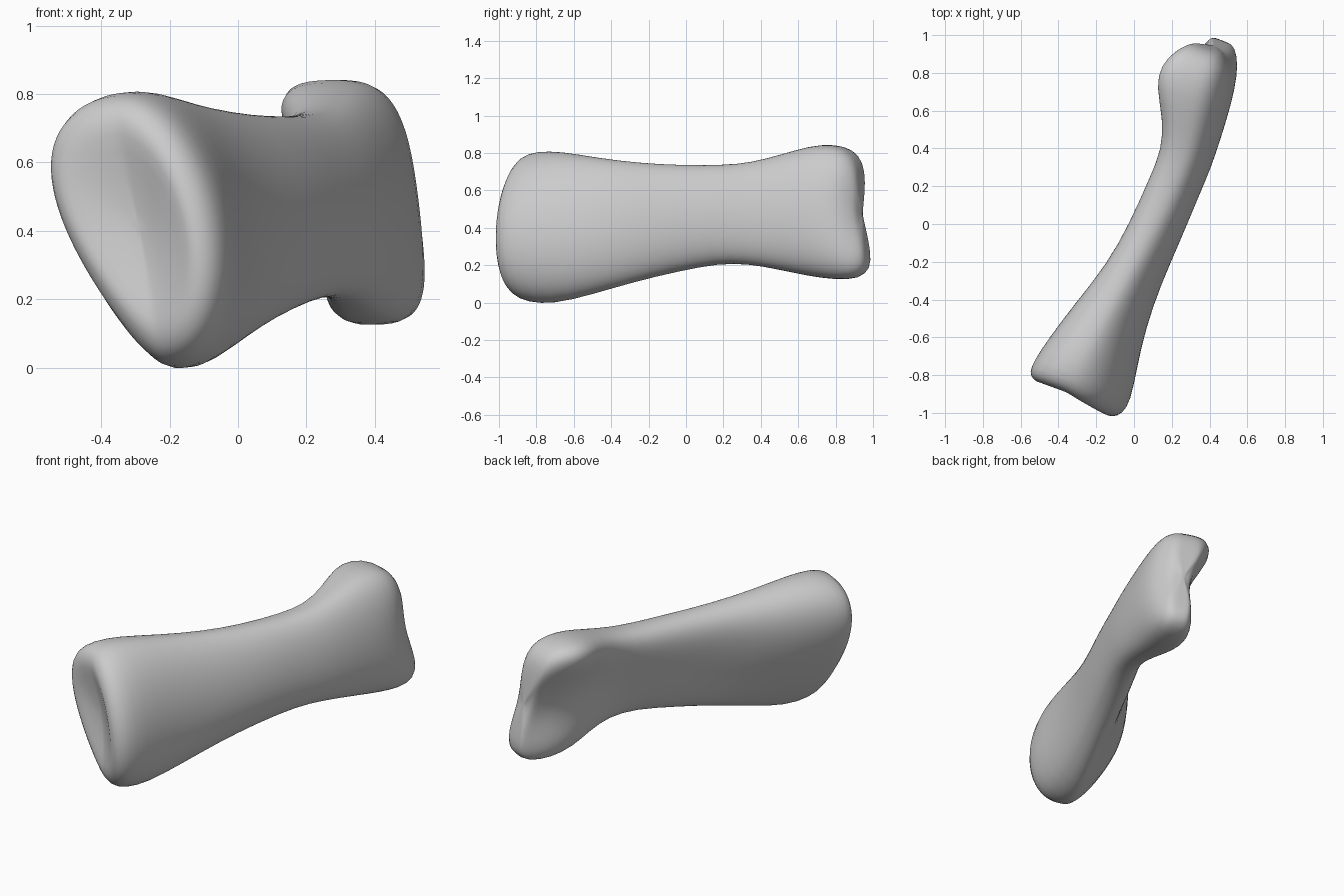
import bpy
import bmesh
from math import sin, cos, pi
from mathutils import Vector

old_cube = bpy.data.objects.get("Cube")
if old_cube:
    bpy.data.objects.remove(old_cube, do_unlink=True)

# The shaft runs along LENGTH; WIDTH points to its straight, convex side
LENGTH = Vector((0.34, 0.94, 0))
WIDTH = Vector((0.94, -0.34, 0))
UP = Vector((0, 0, 1))
SIDES = 40


def make_material(name, value):
    material = bpy.data.materials.new(name)
    material.use_nodes = True
    colour = (value, value, value, 1)
    material.diffuse_color = colour
    shader = material.node_tree.nodes["Principled BSDF"]
    shader.inputs["Base Color"].default_value = colour
    return material


def ramp(value, start, end):
    """Rise from zero at start to one at end."""
    return max(0, min(1, (value - start) / (end - start)))


def section(along, middle, hollow_half, convex_half, bottom, top, dent=0):
    """Egg-shaped cross-section whose character changes along the shaft."""
    socket = ramp(-along, .7, .95)
    knuckle = ramp(along, .7, 1)
    lean = -.02 - .053 * max(0, -along) - .015 * max(0, along)
    egg = .2 + .3 * min(abs(along), .7)
    power = min(1, .9 - .3 * along)
    centre_height = (top + bottom) / 2
    half_height = (top - bottom) / 2
    points = []
    for i in range(SIDES):
        angle = 2 * pi * i / SIDES
        c, s = cos(angle), sin(angle)
        side = abs(c) ** power
        groove = c ** 4
        across = middle + lean * s
        if c > 0:
            across += convex_half * side - .022 * knuckle * groove
        else:
            across += dent * groove - hollow_half * side * (1 + egg * s)
        # The socket bulges on the convex side; the knuckles slant and part
        reach = along - .045 * socket * max(c, 0)
        reach -= knuckle * (.045 * s + .03 * knuckle * groove)
        points.append(LENGTH * reach + WIDTH * across
                      + UP * (centre_height + half_height * s))
    return points


def shrink(points, scale, shift):
    """Copy of a ring pulled towards its centre and moved along the shaft."""
    centre = sum(points, Vector()) / len(points)
    return [centre + (p - centre) * scale + LENGTH * shift for p in points]


# Sections from the broad socket end to the two-knuckled end
rings = [
    section(-.955, .03, .21, .2, .085, .74),
    section(-.93, .03, .24, .245, .035, .785),
    section(-.86, .03, .24, .265, 0, .81),
    section(-.72, .04, .22, .23, -.01, .81),
    section(-.5, .065, .195, .175, .04, .775, .01),
    section(-.25, .09, .155, .15, .11, .747, .03),
    section(0, .11, .145, .15, .165, .735, .03),
    section(.25, .13, .14, .14, .21, .735, .03),
    section(.42, .135, .13, .145, .205, .75, .04),
    section(.58, .1, .15, .175, .175, .795, .08),
    section(.73, .05, .195, .22, .14, .84, .13),
    section(.86, .04, .195, .225, .12, .848, .14),
    section(.97, .05, .15, .195, .125, .825, .11),
    section(1.03, .055, .095, .14, .175, .77, .06),
]

# Shallow socket and softly grooved knuckle end
first, last = rings[0], rings[-1]
rings = ([shrink(first, .12, .04), shrink(first, .5, .022), shrink(first, .85, -.008)]
         + rings + [shrink(last, .75, .014), shrink(last, .35, .014)])

mesh = bmesh.new()
loops = [[mesh.verts.new(p) for p in ring] for ring in rings]
for near, far in zip(loops, loops[1:]):
    for i in range(SIDES):
        j = (i + 1) % SIDES
        mesh.faces.new((near[i], near[j], far[j], far[i]))

# Close both ends with a fan around one centre point
for loop in (loops[0], loops[-1]):
    centre = mesh.verts.new(sum((v.co for v in loop), Vector()) / SIDES)
    for i in range(SIDES):
        mesh.faces.new((loop[i], loop[(i + 1) % SIDES], centre))
bmesh.ops.recalc_face_normals(mesh, faces=mesh.faces)

data = bpy.data.meshes.new("finger_bone")
mesh.to_mesh(data)
mesh.free()
bone = bpy.data.objects.new("finger_bone", data)
bpy.context.collection.objects.link(bone)
data.materials.append(make_material("bone_grey", .6))

smooth = bone.modifiers.new("smooth_surface", "SUBSURF")
smooth.levels = smooth.render_levels = 1
bpy.context.view_layer.objects.active = bone
bone.select_set(True)
bpy.ops.object.shade_smooth()
